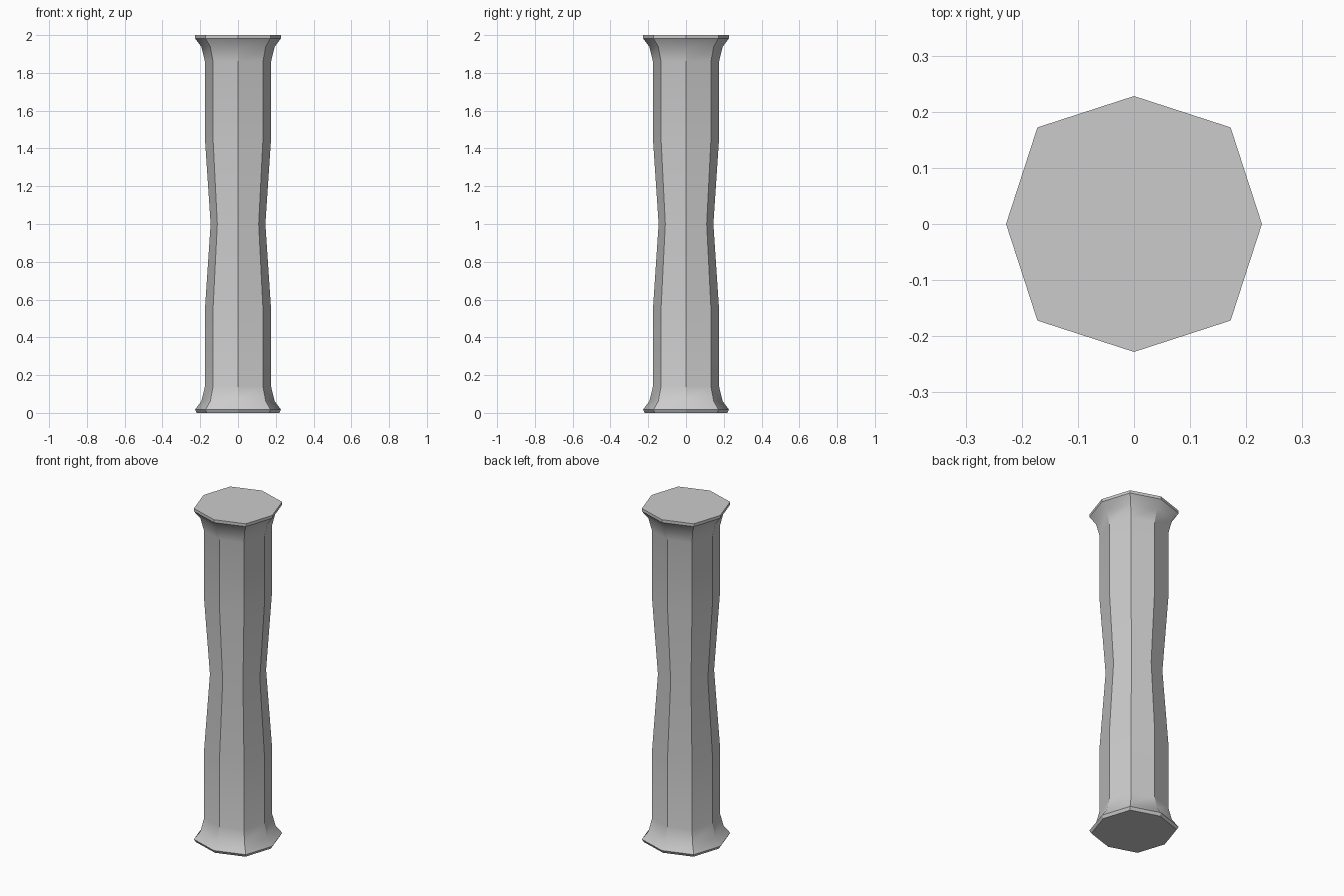
import bpy
import bmesh
import math

cube = bpy.data.objects.get("Cube")
if cube:
    bpy.data.objects.remove(cube, do_unlink=True)

# Single stone colour
stone = bpy.data.materials.new("light_grey_stone")
stone.use_nodes = True
colour = (0.6, 0.6, 0.6, 1.0)
stone.diffuse_color = colour
stone.node_tree.nodes["Principled BSDF"].inputs["Base Color"].default_value = colour

# Lower half of the column: (half width, height), mirrored about z = 1
half = [(0.218, 0.0), (0.228, 0.017), (0.194, 0.062), (0.175, 0.14), (0.175, 0.55)]
profile = half + [(0.145, 1.0)] + [(r, 2 - z) for r, z in reversed(half)]
# The top rim is upright
profile[-1] = (0.228, 2.0)

# Eight-sided rings; the diagonal corners stand slightly further out
DIAGONAL = 0.755 * math.sqrt(2)
bm = bmesh.new()
rings = []
for r, z in profile:
    ring = []
    for i in range(8):
        a = i * math.pi / 4
        d = r * (DIAGONAL if i % 2 else 1.0)
        ring.append(bm.verts.new((d * math.cos(a), d * math.sin(a), z)))
    rings.append(ring)

# Side faces and end caps
for low, high in zip(rings, rings[1:]):
    for i in range(8):
        j = (i + 1) % 8
        bm.faces.new((low[i], low[j], high[j], high[i]))
bm.faces.new(list(reversed(rings[0])))
bm.faces.new(rings[-1])
bmesh.ops.recalc_face_normals(bm, faces=bm.faces)

mesh = bpy.data.meshes.new("column")
bm.to_mesh(mesh)
bm.free()
mesh.materials.append(stone)
column = bpy.data.objects.new("column", mesh)
bpy.context.collection.objects.link(column)

# Soft flares, crisp vertical edges
bpy.ops.object.select_all(action='DESELECT')
bpy.context.view_layer.objects.active = column
column.select_set(True)
bpy.ops.object.shade_smooth_by_angle(angle=math.radians(30))
